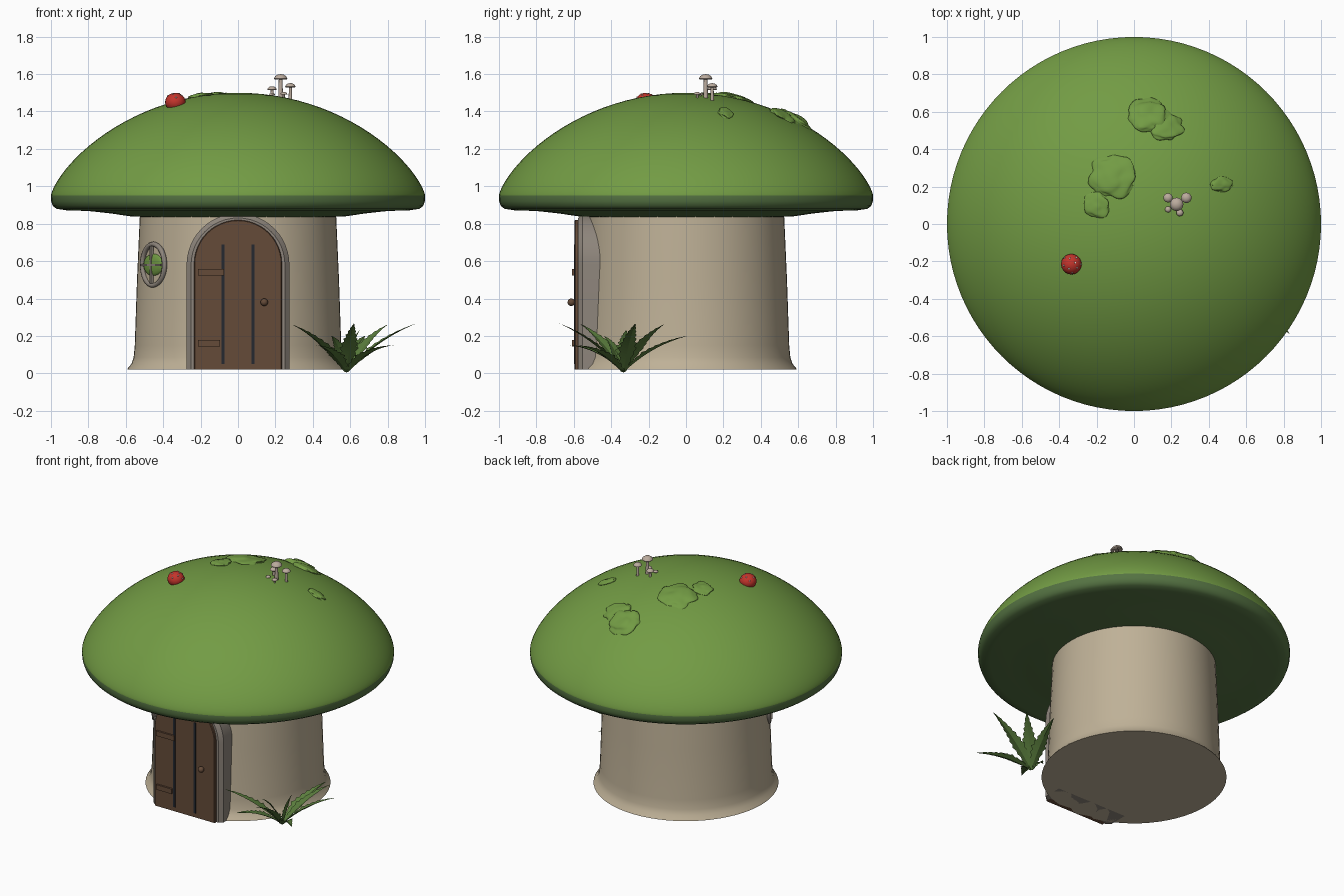
import bpy, bmesh, math, random
from mathutils import Vector, Matrix, noise

random.seed(4)
if "Cube" in bpy.data.objects:
    bpy.data.objects.remove(bpy.data.objects["Cube"])


def material(name, r, g, b):
    m = bpy.data.materials.new(name)
    m.use_nodes = True
    m.diffuse_color = (r, g, b, 1)
    m.node_tree.nodes["Principled BSDF"].inputs["Base Color"].default_value = (r, g, b, 1)
    return m


CAP = material("cap green", .17, .33, .058)
UNDER = material("underside green", .09, .17, .055)
WALL = material("wall beige", .52, .44, .31)
STONE = material("stone grey", .27, .235, .2)
WOOD = material("door brown", .13, .07, .04)
IRON = material("dark iron", .018, .022, .03)
RED = material("toadstool red", .55, .035, .025)
WHITE = material("spot white", .8, .78, .72)
LEAF = material("leaf green", .1, .2, .045)
PALE = material("small mushroom beige", .5, .41, .34)


def finish(bm, name, *mats, angle=35):
    bmesh.ops.recalc_face_normals(bm, faces=bm.faces)
    mesh = bpy.data.meshes.new(name)
    bm.to_mesh(mesh)
    bm.free()
    for m in mats:
        mesh.materials.append(m)
    for p in mesh.polygons:
        p.use_smooth = angle > 0
    if angle:
        mesh.set_sharp_from_angle(angle=math.radians(angle))
    ob = bpy.data.objects.new(name, mesh)
    bpy.context.collection.objects.link(ob)
    return ob


def lathe(profile, segments=64):
    # spin an (r, z) profile that starts and ends on the axis
    bm = bmesh.new()
    vs = [bm.verts.new((r, 0, z)) for r, z in profile]
    edges = [bm.edges.new(pair) for pair in zip(vs, vs[1:])]
    bmesh.ops.spin(bm, geom=vs + edges, axis=(0, 0, 1), cent=(0, 0, 0),
                   angle=math.tau, steps=segments, use_merge=True)
    bmesh.ops.remove_doubles(bm, verts=bm.verts, dist=1e-5)
    return bm


def box(name, mat, centre, size, turn=0):
    bm = bmesh.new()
    bmesh.ops.create_cube(bm, size=1, matrix=Matrix.Translation(centre)
                          @ Matrix.Rotation(turn, 4, 'Z') @ Matrix.Diagonal((*size, 1)))
    return finish(bm, name, mat)


def ball(name, mat, centre, size, turn=0):
    bm = bmesh.new()
    bmesh.ops.create_uvsphere(bm, u_segments=20, v_segments=12, radius=1,
                              matrix=Matrix.Translation(centre) @ Matrix.Rotation(turn, 4, 'Z')
                              @ Matrix.Diagonal((*size, 1)))
    return finish(bm, name, mat)


def cap_z(x, y):
    return .95 + .55 * max(0, 1 - x * x - y * y) ** .72


# Cap: domed top, rolled rim, shallow underside
dome = [(math.sin(t * math.pi / 48), cap_z(math.sin(t * math.pi / 48), 0)) for t in range(24)]
rim = [(1, .95), (.999, .92), (.99, .895), (.97, .88), (.92, .872), (.8, .868),
       (.68, .855), (.58, .84), (.5, .836), (0, .836)]
bm = lathe(dome + rim, 96)
for f in bm.faces:
    f.material_index = int(f.calc_center_median().z < .95)
finish(bm, "cap", CAP, UNDER)

# Wall with flared foot
finish(lathe([(0, .02), (.593, .02), (.587, .03), (.57, .05), (.558, .085), (.552, .15),
              (.54, .5), (.525, .84), (0, .86)]), "wall", WALL)


def arch(name, mat, half, centre_z, front, back, bevel):
    # arched slab standing on the floor line
    bm = bmesh.new()
    pts = [(half, .02)] + [(half * math.cos(a * math.pi / 24), centre_z + half * math.sin(a * math.pi / 24))
                           for a in range(25)] + [(-half, .02)]
    face = bm.faces.new([bm.verts.new((x, front, z)) for x, z in pts])
    out = bmesh.ops.extrude_face_region(bm, geom=[face], use_keep_orig=True)
    bmesh.ops.translate(bm, vec=(0, back - front, 0),
                        verts=[g for g in out["geom"] if isinstance(g, bmesh.types.BMVert)])
    rim_edges = [e for e in face.edges if max(v.co.z for v in e.verts) > .03]
    bmesh.ops.bevel(bm, geom=rim_edges, offset=bevel, segments=1, affect='EDGES')
    return finish(bm, name, mat, angle=25)


# Door, surround and fittings
arch("door_surround", STONE, .275, .58, -.577, -.42, .024)
arch("door", WOOD, .235, .585, -.596, -.55, .004)
for side in (-1, 1):
    box("plank_gap", IRON, (side * .08, -.597, .37), (.014, .006, .64))
for z, reach in ((.54, .14), (.16, .12)):
    box("hinge_strap", WOOD, (-.215 + reach / 2, -.602, z), (reach, .014, .035))
ball("door_knob", WOOD, (.14, -.613, .38), (.02, .02, .02))

# Round window on the right of the front
out_dir = Vector((-.845, -.535, 0))
turn = math.atan2(out_dir.y, out_dir.x)
spot = out_dir * .535 + Vector((0, 0, .58))
bpy.ops.mesh.primitive_torus_add(location=spot, rotation=(0, math.pi / 2, turn), major_segments=40,
                                 minor_segments=8, major_radius=.11, minor_radius=.014)
ring = bpy.context.object
ring.name = "window_ring"
ring.data.materials.append(STONE)
bpy.ops.object.shade_smooth()
ball("window_greenery", CAP, spot, (.018, .095, .06), turn)
box("window_bar_upright", STONE, spot + out_dir * .012, (.016, .012, .2), turn)
box("window_bar_cross", STONE, spot + out_dir * .012, (.016, .2, .01), turn)

# Low moss patches that follow the cap
for x, y, rx, ry, h in ((-.11, .25, .12, .11, .026), (-.2, .1, .07, .07, .018),
                        (.08, .58, .11, .09, .034), (.17, .52, .09, .07, .026), (.47, .21, .06, .04, .016)):
    bm = bmesh.new()
    bmesh.ops.create_icosphere(bm, subdivisions=4, radius=1)
    for v in bm.verts:
        d = 1 + .3 * noise.noise(v.co * 1.7 + Vector((x, y, 0)) * 20)
        px, py = x + v.co.x * rx * d, y + v.co.y * ry * d
        v.co = (px, py, cap_z(px, py) + v.co.z * h * d)
    finish(bm, "moss_patch", CAP, angle=60)

# Cluster of little mushrooms
for x, y, top, r in ((.228, .105, 1.6, .036), (.28, .14, 1.552, .028), (.182, .14, 1.535, .025),
                     (.182, .078, 1.5, .016), (.245, .06, 1.505, .019)):
    foot = cap_z(x, y) - .02
    brim = top - r * .8
    bm = lathe([(0, foot), (r * .36, foot), (r * .28, brim), (r * .9, brim), (r, brim + r * .12),
                (r * .85, brim + r * .45), (r * .5, top - r * .1), (0, top)], 16)
    bmesh.ops.translate(bm, vec=(x, y, 0), verts=bm.verts)
    finish(bm, "little_mushroom", PALE)

# Red toadstool button with pale spots
red_at = Vector((-.335, -.215, 1.45))
ball("red_button", RED, red_at, (.055, .055, .05))
for i in range(9):
    a, e = i * 2.4, .35 + .1 * i
    d = Vector((math.cos(a) * math.cos(e) * .054, math.sin(a) * math.cos(e) * .054, math.sin(e) * .049))
    ball("red_button_spot", WHITE, red_at + d, (.005, .005, .004))


def leaf(tip, width):
    # folded, saw-edged blade arching from the plant's root to its tip
    root = Vector((.58, -.335, .005))
    tip = Vector(tip)
    middle = root.lerp(tip, .45) + Vector((0, 0, .06))
    side = (tip - root).cross(Vector((0, 0, 1))).normalized()
    bm = bmesh.new()
    rows, steps = [], 20
    for i in range(steps + 1):
        t = i / steps
        p = root * (1 - t) ** 2 + middle * 2 * t * (1 - t) + tip * t * t
        w = width * (.35 + 1.9 * t if t < .34 else 1.5 * (1 - t) ** .9 + .0) * (1.12 if i % 2 else .84)
        w = max(w, .001)
        rows.append([bm.verts.new(p + side * s * w + Vector((0, 0, abs(s) * w * .35))) for s in (-1, 0, 1)])
    for a, b in zip(rows, rows[1:]):
        for k in (0, 1):
            bm.faces.new((a[k], a[k + 1], b[k + 1], b[k]))
    finish(bm, "plant_leaf", LEAF, angle=0)


# Spiky plant by the wall
for tip in ((.95, -.27, .265), (.83, -.585, .15), (.29, -.56, .26), (.62, -.675, .265), (.8, -.12, .26),
            (.68, .01, .2), (.42, -.62, .15), (.5, -.44, .2), (.65, -.32, .23)):
    leaf(tip, .046)
